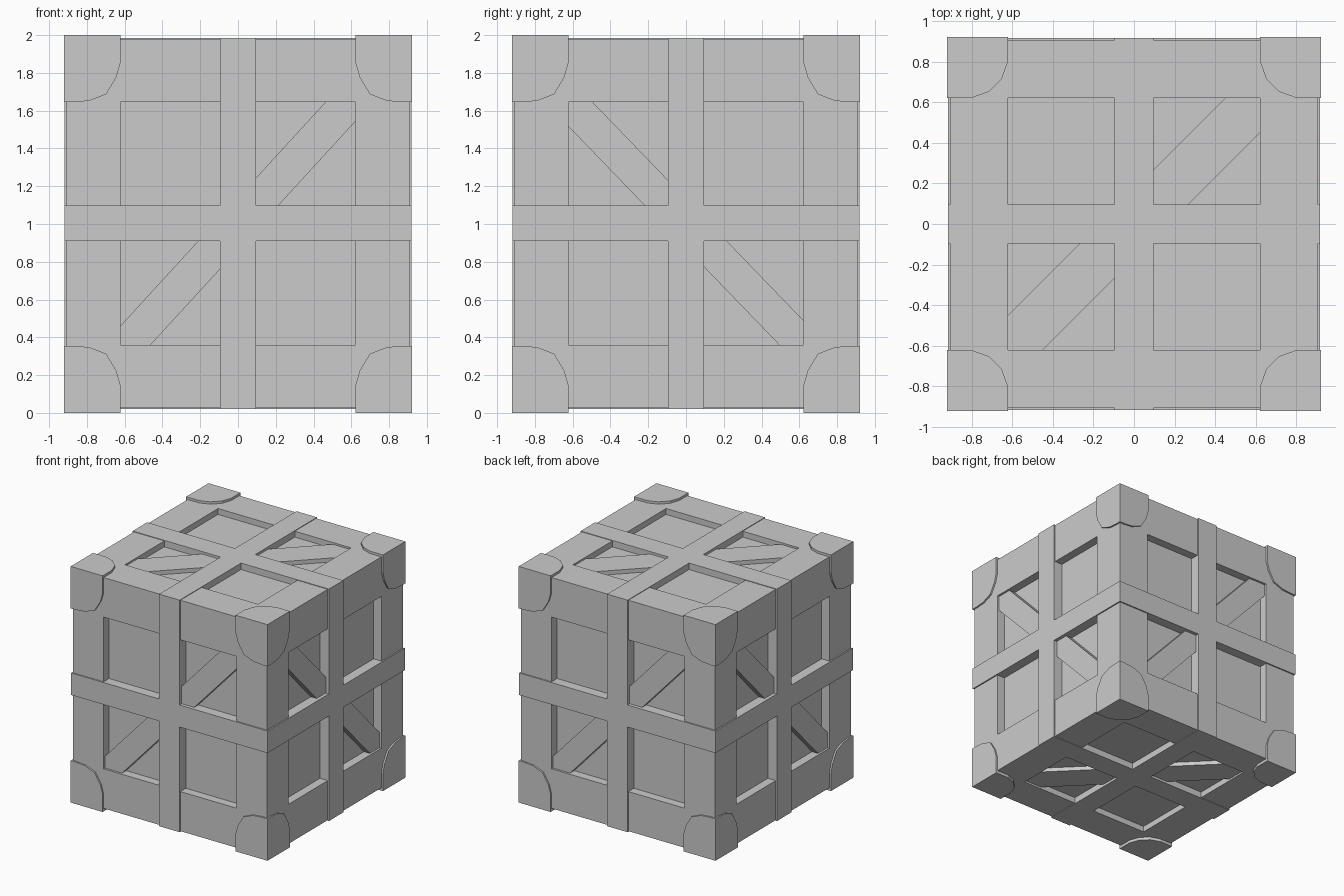
import bpy, bmesh, math
from itertools import product
from mathutils import Matrix, Vector

if "Cube" in bpy.data.objects:
    bpy.data.objects.remove(bpy.data.objects["Cube"])

CZ = 1.0025                      # centre height of the crate
OUT, WIN = 0.908, 0.623          # frame outside, window half-size
Z0, Z1 = 0.025, 1.98             # frame bottom and top
W0, W1 = 0.36, 1.645             # window bottom and top


def finish(name, bm):
    bmesh.ops.recalc_face_normals(bm, faces=bm.faces)
    me = bpy.data.meshes.new(name)
    bm.to_mesh(me)
    bm.free()
    ob = bpy.data.objects.new(name, me)
    bpy.context.collection.objects.link(ob)
    return ob


def add_box(bm, lo, hi, rot=Matrix()):
    lo, hi = Vector(lo), Vector(hi)
    m = rot @ Matrix.Translation((lo + hi) / 2) @ Matrix.Diagonal((*(hi - lo), 1))
    bmesh.ops.create_cube(bm, size=1, matrix=m)


def add_prism(bm, pts, depth):
    f = bm.faces.new([bm.verts.new(p) for p in pts])
    r = bmesh.ops.extrude_face_region(bm, geom=[f])
    bmesh.ops.translate(bm, vec=depth,
                        verts=[v for v in r["geom"] if isinstance(v, bmesh.types.BMVert)])


# Recessed panels behind the windows
bm = bmesh.new()
add_box(bm, (-0.835, -0.835, 0.075), (0.835, 0.835, 1.93))
finish("recessed_panels", bm)

# Twelve edge beams
bm = bmesh.new()
horizontal = [(-OUT, -WIN), (WIN, OUT)]
vertical = [(Z0, W0), (W1, Z1)]
for (a, b), (c, d) in product(horizontal, horizontal):
    add_box(bm, (a, c, Z0), (b, d, Z1))
for (a, b), (c, d) in product(horizontal, vertical):
    add_box(bm, (-WIN, a, c), (WIN, b, d))
    add_box(bm, (a, -WIN, c), (b, WIN, d))
finish("edge_frame", bm)

# Bands running round the crate in three directions
B = 0.919
for name, lo, hi in (
        ("front_back_band", (-0.096, -B, 0.02), (0.096, B, 1.985)),
        ("left_right_band", (-B, -0.096, 0.02), (B, 0.096, 1.985)),
        ("waist_band", (-B, -B, 0.91), (B, B, 1.097))):
    bm = bmesh.new()
    add_box(bm, lo, hi)
    finish(name, bm)

# Diagonal braces on the six faces
up = Matrix.Translation((0, 0, CZ))
X90 = Matrix.Rotation(math.pi / 2, 4, 'X')
for name, spin, slope, half, reach in (
        ("front", Matrix(), 47.5, 0.093, 0.89),
        ("back", Matrix.Rotation(math.pi, 4, 'Z'), 47.5, 0.093, 0.89),
        ("right", Matrix.Rotation(math.pi / 2, 4, 'Z'), -46, 0.091, 0.89),
        ("left", Matrix.Rotation(-math.pi / 2, 4, 'Z'), -46, 0.091, 0.89),
        ("top", X90.inverted(), 45, 0.122, 0.962),
        ("bottom", X90, 45, 0.122, 0.962)):
    bm = bmesh.new()
    m = up @ spin @ X90 @ Matrix.Rotation(math.radians(slope), 4, 'Z')
    add_box(bm, (-0.95, -half, 0.75), (0.95, half, reach), m)
    finish(name + "_brace", bm)

# Corner guards: three rounded plates each, mirrored to eight corners
side = [(0, 0), (1, 0), (1, .42), (.93, .63), (.75, .88), (.45, .98), (.15, 1), (0, 1)]
cap = [(0, 0), (1, 0), (1, .41), (.9, .69), (.69, .9), (.41, 1), (0, 1)]
C, S, H, T = 0.922, 0.299, 0.355, 0.06
for sx, sy, top in product((-1, 1), (-1, 1), (True, False)):
    bm = bmesh.new()
    add_prism(bm, [(C - S * s, C, 1 - H * t) for s, t in side], (0, -T, 0))
    add_prism(bm, [(C, C - S * s, 1 - H * t) for s, t in side], (-T, 0, 0))
    add_prism(bm, [(C - S * s, C - S * t, 1) for s, t in cap], (0, 0, -T))
    sz = 1 if top else -1
    bmesh.ops.transform(bm, verts=bm.verts,
                        matrix=Matrix.Translation((0, 0, 1)) @ Matrix.Diagonal((sx, sy, sz, 1)))
    finish(f"{'top' if top else 'bottom'}_{'back' if sy > 0 else 'front'}_"
           f"{'right' if sx > 0 else 'left'}_corner_guard", bm)
